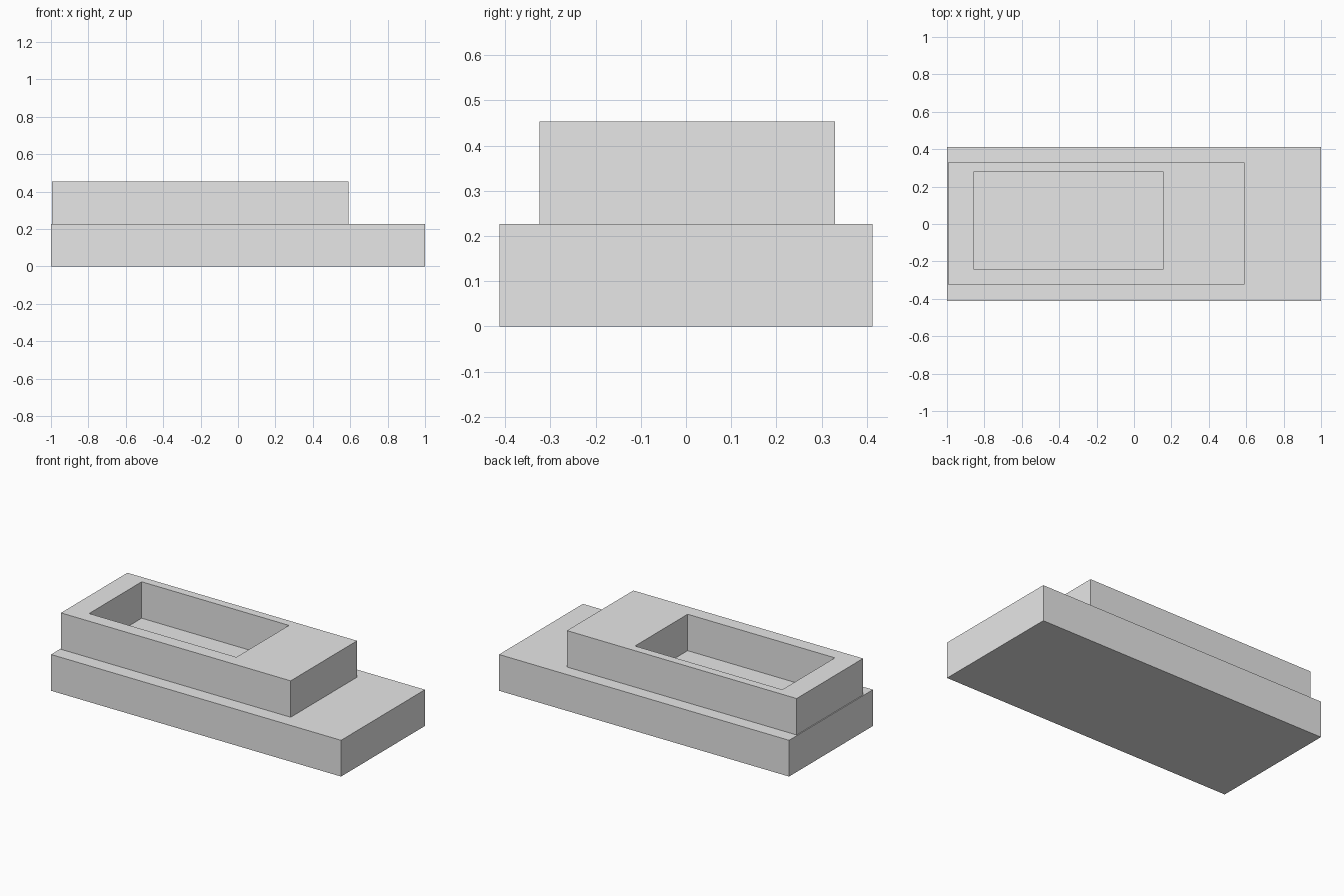
import bpy
import bmesh

cube = bpy.data.objects.get("Cube")
if cube:
    bpy.data.objects.remove(cube, do_unlink=True)

# Single plain grey finish
GREY = (0.8, 0.8, 0.8, 1.0)
grey = bpy.data.materials.new("plain_grey")
grey.use_nodes = True
grey.diffuse_color = GREY
grey.node_tree.nodes["Principled BSDF"].inputs["Base Color"].default_value = GREY

BASE_TOP, RIM_TOP = 0.226, 0.453


def rectangle(x0, x1, y0, y1):
    return [(x0, y0), (x1, y0), (x1, y1), (x0, y1)]


def prism(name, outline, z0, z1, hole=None):
    """Extrude a rectangle upward, optionally with a rectangular hole through it."""
    bm = bmesh.new()
    outer = [bm.verts.new((x, y, z0)) for x, y in outline]
    if hole:
        inner = [bm.verts.new((x, y, z0)) for x, y in hole]
        for i in range(4):
            j = (i + 1) % 4
            bm.faces.new((outer[i], outer[j], inner[j], inner[i]))
    else:
        bm.faces.new(outer)
    result = bmesh.ops.extrude_face_region(bm, geom=bm.faces[:], use_keep_orig=True)
    top = [v for v in result["geom"] if isinstance(v, bmesh.types.BMVert)]
    bmesh.ops.translate(bm, verts=top, vec=(0, 0, z1 - z0))
    bmesh.ops.recalc_face_normals(bm, faces=bm.faces[:])
    mesh = bpy.data.meshes.new(name)
    bm.to_mesh(mesh)
    bm.free()
    mesh.materials.append(grey)
    obj = bpy.data.objects.new(name, mesh)
    bpy.context.collection.objects.link(obj)
    return obj


# Wide lower slab
prism("base_slab", rectangle(-1, 1, -0.413, 0.413), 0, BASE_TOP)

# Upper block with an off-centre pocket reaching down to the slab
prism("upper_block", rectangle(-0.994, 0.59, -0.324, 0.33), BASE_TOP, RIM_TOP,
      hole=rectangle(-0.859, 0.157, -0.24, 0.278))
